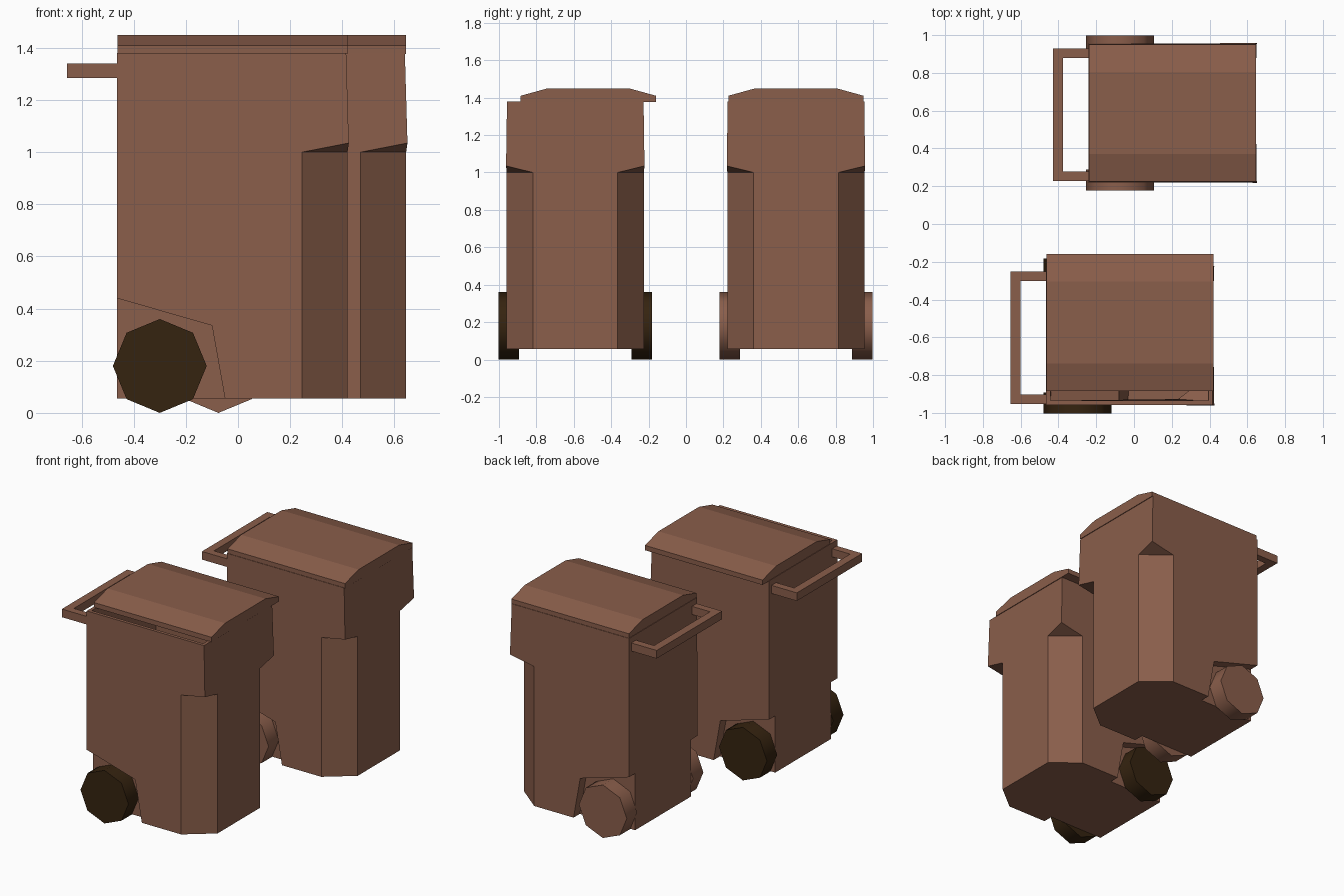
import bpy, bmesh, math
from mathutils import Matrix, Vector

if "Cube" in bpy.data.objects:
    bpy.data.objects.remove(bpy.data.objects["Cube"])


def material(name, rgb):
    m = bpy.data.materials.new(name)
    m.diffuse_color = (*rgb, 1)
    m.use_nodes = True
    m.node_tree.nodes["Principled BSDF"].inputs["Base Color"].default_value = m.diffuse_color
    return m


BROWN = material("brown_plastic", (0.255, 0.112, 0.070))
DARK = material("dark_rubber", (0.036, 0.017, 0.005))


def finish(bm, name, mat, origin):
    bmesh.ops.translate(bm, verts=bm.verts, vec=Vector(origin))
    me = bpy.data.meshes.new(name)
    bm.to_mesh(me)
    bm.free()
    me.materials.append(mat)
    ob = bpy.data.objects.new(name, me)
    bpy.context.collection.objects.link(ob)
    return ob


def extrude_profile(points, vec, name, mat, origin):
    bm = bmesh.new()
    f = bm.faces.new([bm.verts.new(p) for p in points])
    ext = bmesh.ops.extrude_face_region(bm, geom=[f], use_keep_orig=True)
    moved = [g for g in ext["geom"] if isinstance(g, bmesh.types.BMVert)]
    bmesh.ops.translate(bm, verts=moved, vec=Vector(vec))
    bmesh.ops.recalc_face_normals(bm, faces=bm.faces)
    return finish(bm, name, mat, origin)


# one half of the tub; mirrored in y
HALF = [
    (-.465, .30, .055), (-.05, .30, .055), (-.05, .367, .055),   # wheel arch foot
    (.245, .367, .055), (.42, .227, .055),                       # corner cut, bottom
    (-.465, .30, .44), (-.10, .30, .335),                        # arch roof, inner
    (-.465, .367, .44), (-.10, .367, .335),                      # arch roof, outer
    (.245, .367, 1.0), (.42, .227, 1.0), (.425, .37, 1.035),     # corner cut, top
    (-.465, .365, 1.38), (.415, .365, 1.38),                     # rim
]
SIDE_FACES = [(0, 1, 6, 5), (1, 2, 8, 6), (5, 6, 8, 7),
              (7, 8, 2, 3, 9, 11, 13, 12), (3, 4, 10, 9), (9, 10, 11)]
SPAN_FACES = [(4, 10, 11, 13), (0, 5, 7, 12), (0, 1, 2, 3, 4), (12, 13)]


def tub(name, origin):
    bm = bmesh.new()
    a, b = [[bm.verts.new((x, s * y, z)) for x, y, z in HALF] for s in (1, -1)]
    for f in SIDE_FACES:
        for side in (a, b):
            bm.faces.new([side[i] for i in f])
    for f in SPAN_FACES:
        top = bm.faces.new([a[i] for i in f] + [b[i] for i in reversed(f)])
    bmesh.ops.recalc_face_normals(bm, faces=bm.faces)
    bmesh.ops.delete(bm, geom=[top], context='FACES_ONLY')       # open the top
    ob = finish(bm, name, BROWN, origin)
    mod = ob.modifiers.new("wall", 'SOLIDIFY')
    mod.thickness = 0.022
    mod.offset = -1
    mod.use_even_offset = True


def wheel(name, mat, origin):
    bm = bmesh.new()
    bmesh.ops.create_cone(bm, cap_ends=True, segments=8, radius1=.18, radius2=.18, depth=.11,
                          matrix=Matrix.Rotation(math.pi / 2, 4, 'X'))
    ob = finish(bm, name, mat, origin)
    bpy.ops.object.select_all(action='DESELECT')
    ob.select_set(True)
    bpy.context.view_layer.objects.active = ob
    bpy.ops.object.shade_smooth_by_angle(angle=math.radians(50))


def bin_set(prefix, x, y, lid_shift, wheel_mat):
    tub(prefix + "_tub", (x, y, 0))
    # lid: low arched profile
    lid = [(-.362, 1.377), (-.362, 1.41), (-.217, 1.45), (.217, 1.45), (.362, 1.41), (.362, 1.377)]
    extrude_profile([(-.462, py, pz) for py, pz in lid], (.882, 0, 0),
                    prefix + "_lid", BROWN, (x, y + lid_shift, 0))
    # handle: U-shaped bar behind the rim
    bar = [(-.46, -.36), (-.655, -.36), (-.655, .34), (-.46, .34),
           (-.46, .29), (-.60, .29), (-.60, -.31), (-.46, -.31)]
    extrude_profile([(px, py, 1.285) for px, py in bar], (0, 0, .055),
                    prefix + "_handle", BROWN, (x, y, 0))
    for s, side in ((1, "left"), (-1, "right")):
        wheel(f"{prefix}_wheel_{side}", wheel_mat, (x - .3, y + s * .355, .18))


bin_set("front_bin", 0, -.592, .07, DARK)
bin_set("rear_bin", .225, .588, 0, BROWN)
